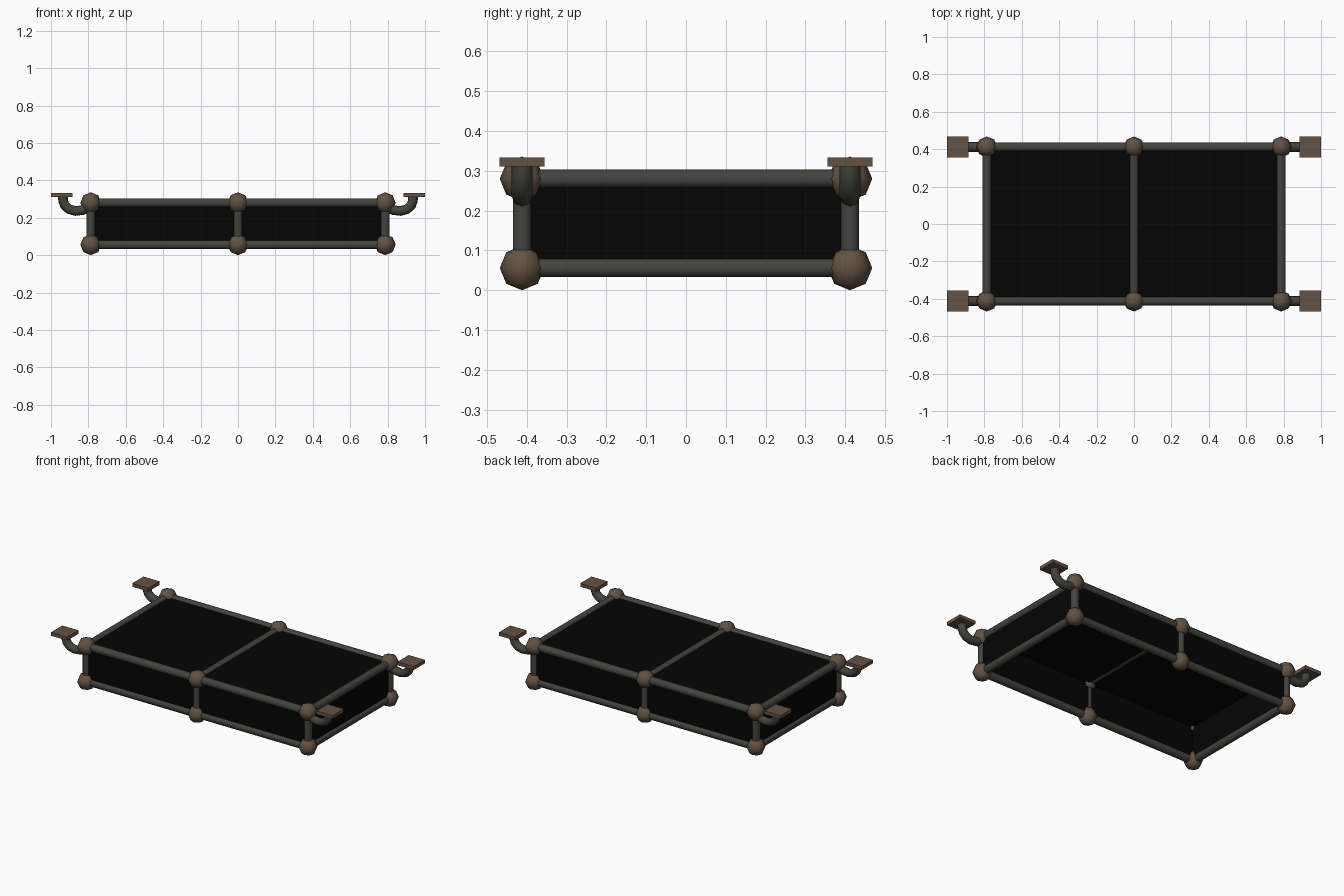
import bpy, bmesh, math
from mathutils import Vector, Matrix

if "Cube" in bpy.data.objects:
    bpy.data.objects.remove(bpy.data.objects["Cube"])

X, Y = 0.787, 0.412          # frame post positions
ZB, ZT = 0.056, 0.28         # lower and upper rail heights
R = 0.025                    # tube radius
OUT, IN = 0.0105, 0.0215     # panel faces outside and inside the tube centres


def material(name, rgb):
    m = bpy.data.materials.new(name)
    m.diffuse_color = (*rgb, 1)
    m.use_nodes = True
    m.node_tree.nodes["Principled BSDF"].inputs["Base Color"].default_value = m.diffuse_color
    return m


METAL = material("dark grey metal", (0.056, 0.058, 0.047))
BROWN = material("rusty brown", (0.128, 0.084, 0.055))
BLACK = material("black panel", (0.0015, 0.0015, 0.0015))


def add_object(name, bm, mat, smooth=False):
    me = bpy.data.meshes.new(name)
    for f in bm.faces:
        f.smooth = smooth
    bm.to_mesh(me)
    bm.free()
    me.materials.append(mat)
    ob = bpy.data.objects.new(name, me)
    bpy.context.collection.objects.link(ob)
    return ob


def box(name, lo, hi, mat):
    lo, hi = Vector(lo), Vector(hi)
    bm = bmesh.new()
    bmesh.ops.create_cube(bm, size=1, matrix=Matrix.Translation((lo + hi) / 2) @ Matrix.Diagonal((*(hi - lo), 1)))
    return add_object(name, bm, mat)


def tube(name, a, b):
    a, b = Vector(a), Vector(b)
    d = b - a
    bm = bmesh.new()
    mat = (Matrix.Translation((a + b) / 2) @ d.to_track_quat('Z', 'Y').to_matrix().to_4x4()
           @ Matrix.Rotation(math.pi / 8, 4, 'Z'))
    bmesh.ops.create_cone(bm, cap_ends=False, segments=8, radius1=R, radius2=R,
                          depth=d.length, matrix=mat)
    return add_object(name, bm, METAL, True)


def ball(name, loc):
    bm = bmesh.new()
    bmesh.ops.create_uvsphere(bm, u_segments=8, v_segments=4, radius=0.056,
                              matrix=Matrix.Translation(loc))
    return add_object(name, bm, BROWN, True)


# Rails along the length and width, at both levels
for level, z in (("lower", ZB), ("upper", ZT)):
    for side, s in (("front", -1), ("back", 1)):
        tube(f"{level}_{side}_rail", (-X, s * Y, z), (X, s * Y, z))
    for side, s in (("left", -1), ("right", 1)):
        tube(f"{level}_{side}_rail", (s * X, -Y, z), (s * X, Y, z))
tube("upper_middle_rail", (0, -Y, ZT), (0, Y, ZT))

# Posts and joint balls
for fb, sy in (("front", -1), ("back", 1)):
    for lr, x in (("left", -X), ("middle", 0), ("right", X)):
        tube(f"{fb}_{lr}_post", (x, sy * Y, ZB), (x, sy * Y, ZT))
        ball(f"{fb}_{lr}_lower_joint", (x, sy * Y, ZB))
        ball(f"{fb}_{lr}_upper_joint", (x, sy * Y, ZT))

# Thick panels, open at the bottom
box("top_panel", (-X - OUT, -Y - OUT, ZT - IN), (X + OUT, Y + OUT, ZT + OUT), BLACK)
for side, s in (("front", -1), ("back", 1)):
    y0, y1 = sorted((s * (Y + OUT), s * (Y - IN)))
    box(f"{side}_panel", (-X - OUT, y0, ZB - 0.008), (X + OUT, y1, ZT - IN), BLACK)
for side, s in (("left", -1), ("right", 1)):
    x0, x1 = sorted((s * (X + OUT), s * (X - IN)))
    box(f"{side}_panel", (x0, -Y + IN, ZB - 0.008), (x1, Y - IN, ZT - IN), BLACK)

# Curved brackets with mounting plates
PATH = [(0.785, 0.262), (0.83, 0.241), (0.868, 0.236), (0.903, 0.245),
        (0.926, 0.266), (0.935, 0.29), (0.936, 0.315)]
for fb, sy in (("front", -1), ("back", 1)):
    for lr, sx in (("left", -1), ("right", 1)):
        cu = bpy.data.curves.new(f"{fb}_{lr}_bracket", 'CURVE')
        cu.dimensions = '3D'
        cu.bevel_depth = 0.026
        cu.bevel_resolution = 2
        sp = cu.splines.new('POLY')
        sp.points.add(len(PATH) - 1)
        for p, (x, z) in zip(sp.points, PATH):
            p.co = (sx * x, sy * Y, z, 1)
        sp.use_smooth = True
        cu.materials.append(METAL)
        bpy.context.collection.objects.link(bpy.data.objects.new(cu.name, cu))
        x0, x1 = sorted((sx * 0.885, sx * 1.0))
        box(f"{fb}_{lr}_plate", (x0, sy * Y - 0.057, 0.311), (x1, sy * Y + 0.057, 0.333), BROWN)
